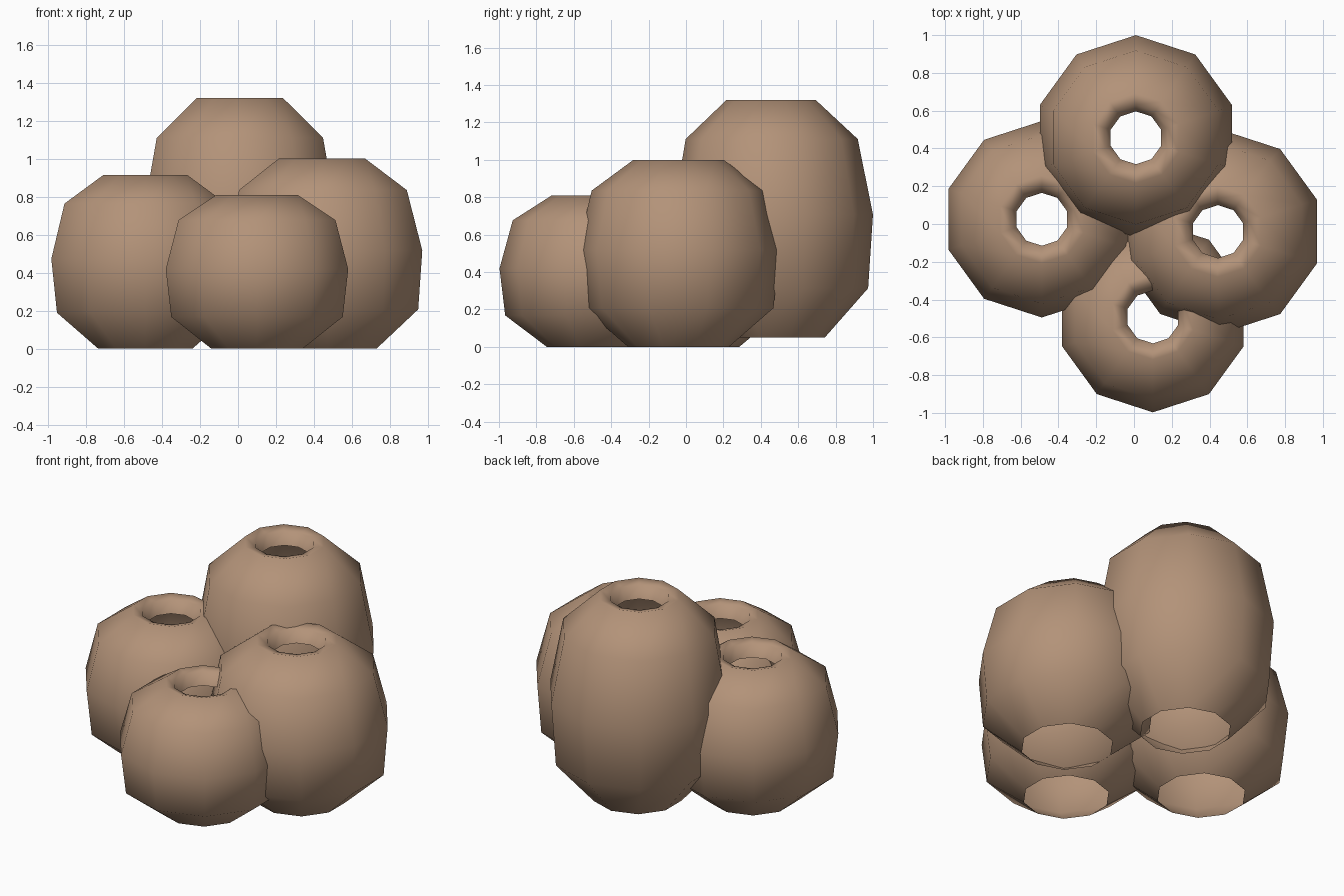
import bpy, bmesh
from math import sin, cos, pi

if "Cube" in bpy.data.objects:
    bpy.data.objects.remove(bpy.data.objects["Cube"])

SIDES = 10

clay = bpy.data.materials.new("clay")
clay.diffuse_color = (0.45, 0.29, 0.19, 1)
clay.use_nodes = True
clay.node_tree.nodes["Principled BSDF"].inputs["Base Color"].default_value = clay.diffuse_color

# Outer shell profile: (fraction of radius, fraction of height)
SHELL = [(0.5, 0.0), (0.94, 0.207), (1.0, 0.517), (0.86, 0.835), (0.445, 1.0)]
# Mouth turning inward: (radius, drop below the top)
MOUTH = [(0.175, 0.015), (0.14, 0.09)]


def pod(name, x, y, radius, z0, z1, lean_x=0.0, lean_y=0.0):
    """Ten-sided open-bottomed pod with an inward-rolled mouth."""
    h = z1 - z0
    rings = [(r * radius, z0 + t * h) for r, t in SHELL]
    rings += [(r, z1 - d) for r, d in MOUTH]
    bm = bmesh.new()
    loops = []
    for r, z in rings:
        t = (z - z0) / h - 0.5
        cx, cy = x + lean_x * t, y + lean_y * t
        loops.append([bm.verts.new((cx + r * cos(pi / 2 + 2 * pi * i / SIDES),
                                    cy + r * sin(pi / 2 + 2 * pi * i / SIDES), z))
                      for i in range(SIDES)])
    for a, b in zip(loops, loops[1:]):
        for i in range(SIDES):
            j = (i + 1) % SIDES
            bm.faces.new((a[i], a[j], b[j], b[i])).smooth = True
    mesh = bpy.data.meshes.new(name)
    bm.to_mesh(mesh)
    bm.free()
    mesh.materials.append(clay)
    obj = bpy.data.objects.new(name, mesh)
    bpy.context.collection.objects.link(obj)
    return obj


# Cluster of four overlapping pods
pod("back_pod", 0.01, 0.465, 0.535, 0.05, 1.32, lean_y=-0.02)
pod("right_pod", 0.457, -0.04, 0.54, 0.0, 1.0, lean_x=-0.03)
pod("left_pod", -0.488, 0.025, 0.52, 0.0, 0.915)
pod("front_pod", 0.10, -0.492, 0.505, 0.0, 0.81)
